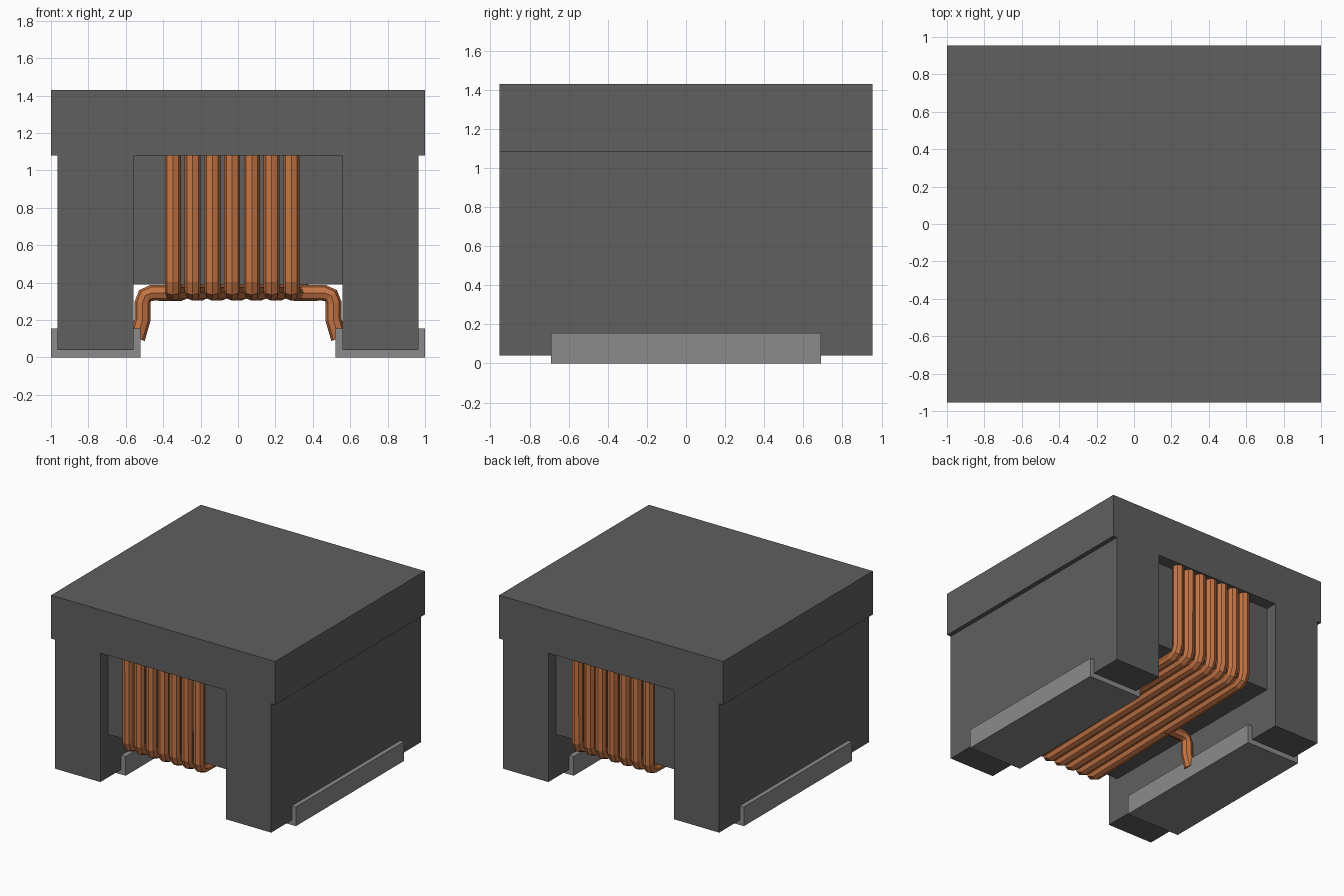
import bpy, bmesh
from mathutils import Vector

cube = bpy.data.objects.get("Cube")
if cube:
    bpy.data.objects.remove(cube, do_unlink=True)


def material(name, rgb):
    mat = bpy.data.materials.new(name)
    mat.use_nodes = True
    mat.diffuse_color = (*rgb, 1)
    mat.node_tree.nodes["Principled BSDF"].inputs["Base Color"].default_value = (*rgb, 1)
    return mat


ferrite = material("dark grey ferrite", (0.115, 0.115, 0.115))
tin = material("light grey metal", (0.26, 0.26, 0.26))
copper = material("copper", (0.56, 0.18, 0.06))


def extrude_profile(name, outline, half_depth, mat):
    """Extrude an x-z outline symmetrically along y."""
    bm = bmesh.new()
    face = bm.faces.new([bm.verts.new((x, -half_depth, z)) for x, z in outline])
    result = bmesh.ops.extrude_face_region(bm, geom=[face])
    moved = [v for v in result["geom"] if isinstance(v, bmesh.types.BMVert)]
    bmesh.ops.translate(bm, verts=moved, vec=(0, 2 * half_depth, 0))
    bmesh.ops.recalc_face_normals(bm, faces=bm.faces)
    mesh = bpy.data.meshes.new(name)
    bm.to_mesh(mesh)
    bm.free()
    mesh.materials.append(mat)
    obj = bpy.data.objects.new(name, mesh)
    bpy.context.collection.objects.link(obj)
    return obj


def wire(name, points, radius=0.043):
    """Sweep a flat-sided octagonal tube along a path."""
    curve = bpy.data.curves.new(name, "CURVE")
    curve.dimensions = "3D"
    curve.bevel_depth = radius
    curve.bevel_resolution = 2
    curve.use_fill_caps = True
    spline = curve.splines.new("POLY")
    spline.points.add(len(points) - 1)
    for p, co in zip(spline.points, points):
        p.co = (*co, 1)
    spline.use_smooth = False
    curve.materials.append(copper)
    obj = bpy.data.objects.new(name, curve)
    bpy.context.collection.objects.link(obj)


# Ferrite shell: overhanging cap with two legs
half = [(0.56, 1.08), (0.56, 0.04), (0.965, 0.04), (0.965, 1.08), (1, 1.08), (1, 1.43)]
extrude_profile("ferrite_shell", half + [(-x, z) for x, z in reversed(half)], 0.955, ferrite)

# Recessed core block between the legs
extrude_profile("core_block", [(-0.56, 0.39), (0.56, 0.39), (0.56, 1.08), (-0.56, 1.08)], 0.86, ferrite)

# U-shaped terminals clipped under the legs
clip = [(0.52, 0), (1, 0), (1, 0.155), (0.965, 0.155), (0.965, 0.04),
        (0.56, 0.04), (0.56, 0.155), (0.52, 0.155)]
for side, s in (("left", 1), ("right", -1)):
    extrude_profile(side + "_terminal", [(s * x, z) for x, z in clip], 0.69, tin)

# Winding: seven slightly slanted turns around the core
turn_side = [(0.904, 1.1), (0.904, 0.41), (0.888, 0.363), (0.845, 0.345)]
for i in range(7):
    front_x = -0.348 + 0.1055 * i
    back_x = front_x + 0.048
    path = [(front_x, -y, z) for y, z in turn_side]
    path += [(back_x, y, z) for y, z in reversed(turn_side)]
    wire(f"winding_turn_{i + 1}", path)

# Wire leads bending down to the terminals
lead = [(0.3, 0.345), (0.46, 0.345), (0.497, 0.33), (0.511, 0.29), (0.511, 0.2), (0.54, 0.1)]
for side, s in (("left", 1), ("right", -1)):
    wire(side + "_lead", [(s * x, 0, z) for x, z in lead])
